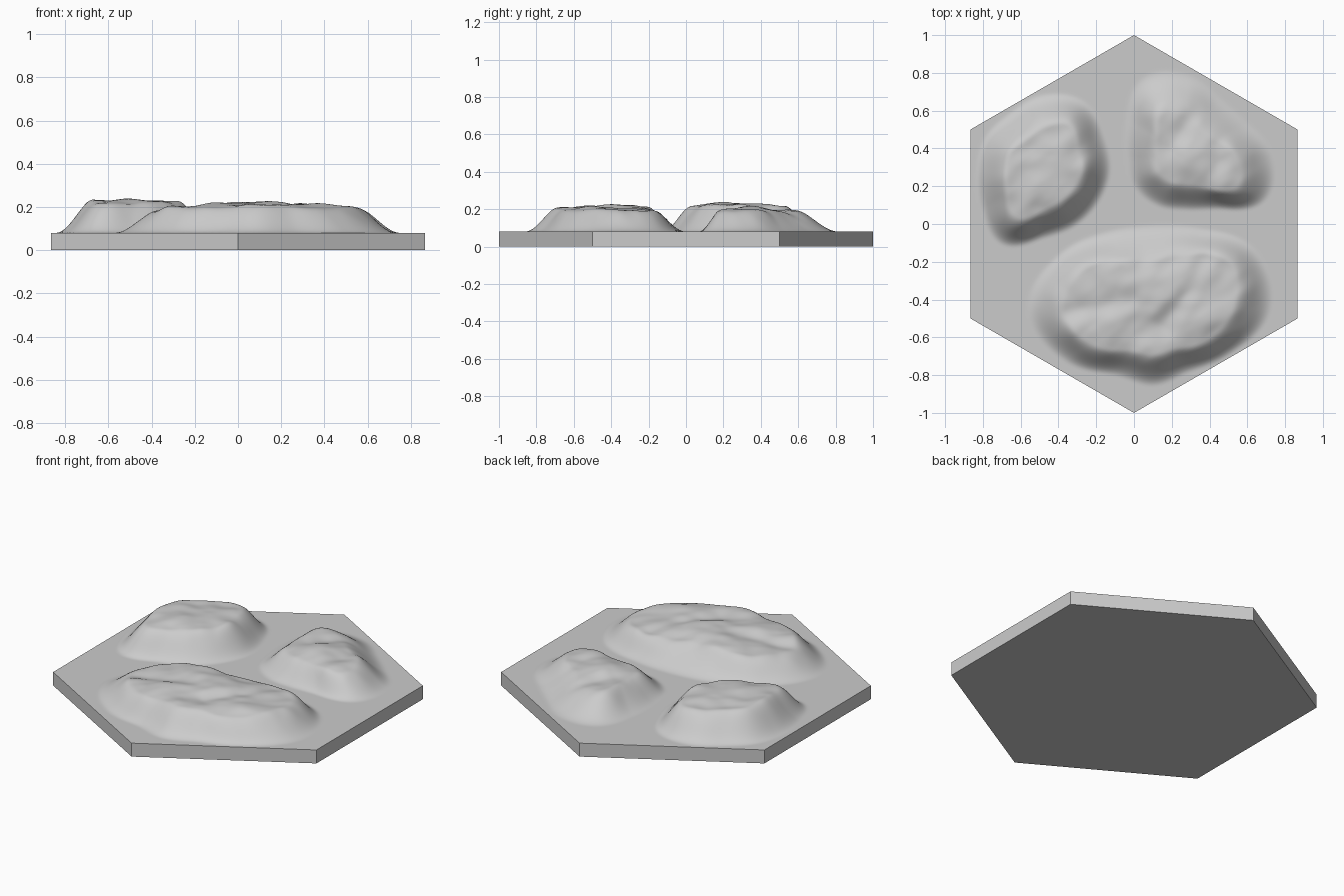
import bpy
import bmesh
import math
from mathutils import Vector, noise

BASE_TOP = 0.08
RINGS = 72

# Each mound: centre, height, crown fall-off, foot and rim radii every 30 degrees from +x
MOUNDS = [
    dict(centre=(0.1, -0.45), height=0.155, fall=0.36,
         foot=[.63, .63, .5, .45, .48, .58, .67, .55, .41, .41, .39, .48],
         rim=[.42, .47, .32, .25, .29, .41, .46, .37, .25, .24, .24, .33]),
    dict(centre=(-0.48, 0.28), height=0.16, fall=0.18,
         foot=[.36, .38, .43, .41, .36, .36, .36, .39, .45, .36, .34, .34],
         rim=[.2, .21, .27, .22, .18, .19, .19, .21, .28, .2, .18, .18]),
    dict(centre=(0.28, 0.36), height=0.13, fall=0.26,
         foot=[.46, .37, .36, .44, .48, .38, .33, .33, .31, .29, .33, .48],
         rim=[.25, .16, .15, .2, .25, .17, .15, .17, .16, .15, .19, .31]),
]

# Shallow gullies across the crowns: start, end, depth
GULLIES = [
    ((0.15, -0.53), (0.38, -0.2), 0.014),
    ((-0.35, -0.47), (0.0, -0.4), 0.01),
    ((0.2, 0.4), (0.34, 0.6), 0.012),
    ((-0.5, 0.1), (-0.45, 0.35), 0.008),
]


def radius_at(radii, angle):
    """Closed Catmull-Rom interpolation of radii spaced evenly by angle."""
    n = len(radii)
    u = (angle / math.tau) % 1.0 * n
    i, f = int(u), u % 1.0
    a, b, c, d = (radii[(i + k) % n] for k in (-1, 0, 1, 2))
    return b + 0.5 * f * (c - a + f * (2 * a - 5 * b + 4 * c - d
                                       + f * (3 * (b - c) + d - a)))


def gully_depth(p):
    total = 0.0
    for start, end, depth in GULLIES:
        a, b = Vector(start), Vector(end)
        f = max(0.0, min(1.0, (p - a).dot(b - a) / (b - a).length_squared))
        total += depth * math.exp(-((p - a.lerp(b, f)).length / 0.05) ** 2)
    return total


def roughness(p):
    """Worn rock bumps, slightly stretched along a diagonal."""
    along, across = p.x * 0.8 + p.y * 0.6, p.y * 0.8 - p.x * 0.6
    broad = noise.noise(Vector((along * 5, across * 7, 0.3)))
    fine = noise.noise(Vector((along * 10, across * 13, 4.7)))
    return 0.016 * broad + 0.007 * fine


def terrain_height(p):
    best = 0.0
    for mound in MOUNDS:
        d = p - Vector(mound["centre"])
        angle = math.atan2(d.y, d.x)
        foot = radius_at(mound["foot"], angle)
        rim = radius_at(mound["rim"], angle)
        t = max(0.0, min(1.0, (foot - d.length) / (foot - rim)))
        slope = t * t * (3 - 2 * t)
        reach = d.length / foot
        dome = 1 - mound["fall"] * math.sqrt(reach * reach + 0.02)
        detail = (roughness(p) - gully_depth(p)) * slope ** 2
        best = max(best, mound["height"] * dome * slope + detail)
    return best


def make_material(name, value):
    mat = bpy.data.materials.new(name)
    mat.use_nodes = True
    colour = (value, value, value, 1)
    mat.diffuse_color = colour
    shader = mat.node_tree.nodes["Principled BSDF"]
    shader.inputs["Base Color"].default_value = colour
    return mat


def build_tile():
    bm = bmesh.new()
    corners = [Vector((math.sin(k * math.pi / 3), math.cos(k * math.pi / 3)))
               for k in range(6)]

    # Terrain surface: six triangular sectors of fine grid
    for k in range(6):
        a, b = corners[(k + 1) % 6], corners[k]
        rows = []
        for i in range(RINGS + 1):
            row = []
            for j in range(i + 1):
                p = (a * (i - j) + b * j) / RINGS
                z = BASE_TOP + (terrain_height(p) if i < RINGS else 0)
                row.append(bm.verts.new((p.x, p.y, z)))
            rows.append(row)
        for i in range(RINGS):
            for j in range(i + 1):
                bm.faces.new((rows[i][j], rows[i + 1][j], rows[i + 1][j + 1]))
                if j < i:
                    bm.faces.new((rows[i][j], rows[i + 1][j + 1], rows[i][j + 1]))
    bmesh.ops.remove_doubles(bm, verts=bm.verts, dist=0.0001)

    # Slab sides and underside
    border = [e for e in bm.edges if e.is_boundary]
    made = bmesh.ops.extrude_edge_only(bm, edges=border)["geom"]
    for v in made:
        if isinstance(v, bmesh.types.BMVert):
            v.co.z = 0
    lower = [e for e in made if isinstance(e, bmesh.types.BMEdge) and e.is_boundary]
    bmesh.ops.contextual_create(bm, geom=lower)
    bmesh.ops.recalc_face_normals(bm, faces=bm.faces)

    mesh = bpy.data.meshes.new("hexagonal_terrain_tile")
    bm.to_mesh(mesh)
    bm.free()
    tile = bpy.data.objects.new("hexagonal_terrain_tile", mesh)
    bpy.context.collection.objects.link(tile)
    mesh.materials.append(make_material("stone_grey", 0.6))
    bpy.context.view_layer.objects.active = tile
    tile.select_set(True)
    bpy.ops.object.shade_smooth_by_angle(angle=math.radians(40))


cube = bpy.data.objects.get("Cube")
if cube:
    bpy.data.objects.remove(cube, do_unlink=True)
build_tile()
